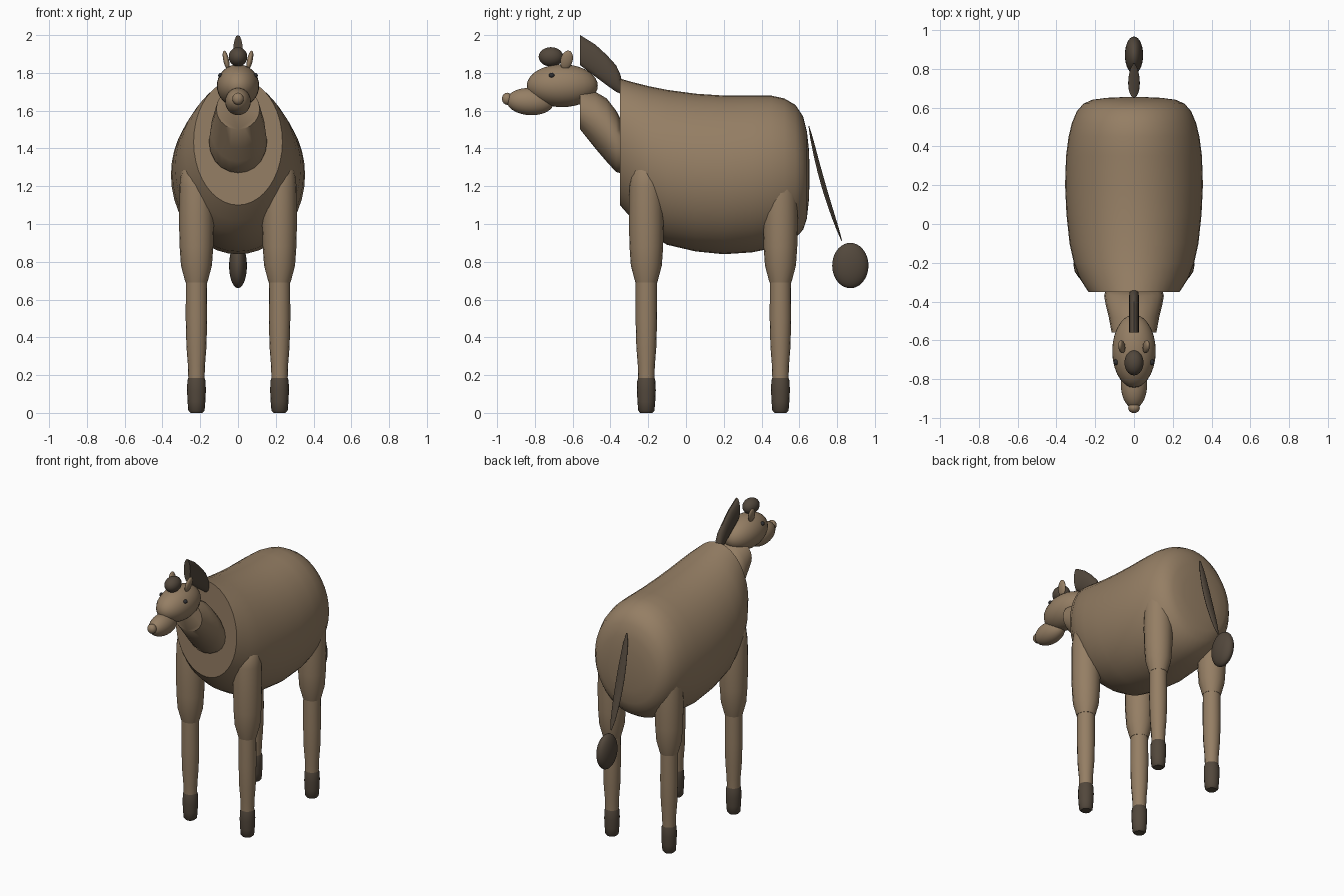
import bpy
import bmesh
from math import sin, cos, pi, radians
from mathutils import Vector, Matrix

default_cube = bpy.data.objects.get("Cube")
if default_cube:
    bpy.data.objects.remove(default_cube, do_unlink=True)


def make_material(name, red, green, blue):
    material = bpy.data.materials.new(name)
    material.use_nodes = True
    colour = (red, green, blue, 1)
    material.diffuse_color = colour
    material.node_tree.nodes["Principled BSDF"].inputs["Base Color"].default_value = colour
    return material


tan = make_material("tan coat", 0.30, 0.21, 0.128)
dark = make_material("dark brown hair", 0.085, 0.064, 0.045)
black = make_material("eye black", 0.03, 0.03, 0.033)


def finish(name, bm, material, angle=40):
    """Turn a bmesh into a smooth shaded object with one material."""
    bmesh.ops.recalc_face_normals(bm, faces=bm.faces)
    mesh = bpy.data.meshes.new(name)
    bm.to_mesh(mesh)
    bm.free()
    mesh.materials.append(material)
    obj = bpy.data.objects.new(name, mesh)
    bpy.context.collection.objects.link(obj)
    bpy.ops.object.select_all(action='DESELECT')
    obj.select_set(True)
    bpy.context.view_layer.objects.active = obj
    bpy.ops.object.shade_smooth_by_angle(angle=radians(angle))
    return obj


def skin(name, rings, material):
    """Bridge a list of equal rings of points and cap both ends."""
    bm = bmesh.new()
    loops = [[bm.verts.new(point) for point in ring] for ring in rings]
    sides = len(loops[0])
    for lower, upper in zip(loops, loops[1:]):
        for i in range(sides):
            j = (i + 1) % sides
            bm.faces.new((lower[i], lower[j], upper[j], upper[i]))
    bm.faces.new(loops[0])
    bm.faces.new(loops[-1])
    return finish(name, bm, material)


def loft_along_y(name, stations, material, sides):
    """Each station is (y, bottom z, top z, half width) of an ellipse."""
    rings = []
    for y, bottom, top, half in stations:
        middle, tall = (bottom + top) / 2, (top - bottom) / 2
        rings.append([Vector((half * cos(2 * pi * i / sides), y,
                              middle + tall * sin(2 * pi * i / sides)))
                      for i in range(sides)])
    return skin(name, rings, material)


def lathe(name, x, y, profile, material, sides=16):
    """Vertical round part from (z, radius) pairs."""
    rings = [[Vector((x + r * cos(2 * pi * i / sides),
                      y + r * sin(2 * pi * i / sides), z))
              for i in range(sides)] for z, r in profile]
    return skin(name, rings, material)


def ellipsoid(name, centre, radii, material, tilt_x=0, tilt_y=0):
    bm = bmesh.new()
    bmesh.ops.create_uvsphere(bm, u_segments=28, v_segments=18, radius=1)
    turn = Matrix.Rotation(radians(tilt_y), 4, 'Y') @ Matrix.Rotation(radians(tilt_x), 4, 'X')
    bm.transform(Matrix.Translation(centre) @ turn @ Matrix.Diagonal((*radii, 1)))
    return finish(name, bm, material, 60)


# Barrel body, cut flat at the chest and domed at the rump
loft_along_y("body", [
    (-0.35, 1.10, 1.77, 0.235),
    (-0.28, 1.02, 1.75, 0.28),
    (-0.20, 0.95, 1.73, 0.31),
    (-0.10, 0.89, 1.71, 0.332),
    (0.05, 0.855, 1.69, 0.348),
    (0.20, 0.84, 1.68, 0.355),
    (0.35, 0.85, 1.68, 0.35),
    (0.45, 0.87, 1.68, 0.337),
    (0.52, 0.89, 1.665, 0.32),
    (0.58, 0.925, 1.63, 0.295),
    (0.62, 0.97, 1.57, 0.26),
    (0.64, 1.03, 1.49, 0.215),
    (0.65, 1.12, 1.40, 0.14),
    (0.654, 1.22, 1.31, 0.05),
], tan, 40)

# Neck stub sloping up from the chest to the head
loft_along_y("neck", [
    (-0.56, 1.50, 1.72, 0.115),
    (-0.48, 1.40, 1.70, 0.13),
    (-0.42, 1.33, 1.665, 0.145),
    (-0.37, 1.275, 1.60, 0.154),
    (-0.348, 1.27, 1.56, 0.148),
], tan, 20)

# Upright mane crest
loft_along_y("mane", [
    (-0.56, 1.84, 2.0, 0.025),
    (-0.48, 1.78, 1.95, 0.025),
    (-0.42, 1.735, 1.895, 0.025),
    (-0.37, 1.70, 1.84, 0.025),
    (-0.347, 1.69, 1.79, 0.022),
    (-0.338, 1.695, 1.75, 0.012),
], dark, 16)

# Four legs, each with thigh, shin and hoof
thigh = [(0.69, 0.058), (0.78, 0.082), (0.88, 0.089), (1.0, 0.092),
         (1.2, 0.09), (1.28, 0.08), (1.32, 0.05)]
shin = [(0.18, 0.043), (0.25, 0.045), (0.35, 0.053), (0.5, 0.057), (0.7, 0.056)]
hoof = [(0, 0.032), (0.012, 0.043), (0.06, 0.047), (0.12, 0.05), (0.17, 0.048), (0.195, 0.04)]
for end, y in (("front", -0.21), ("back", 0.5)):
    for side, x in (("left", 0.22), ("right", -0.22)):
        label = end + "_" + side
        lathe(label + "_upper_leg", x, y, thigh, tan)
        lathe(label + "_lower_leg", x, y, shin, tan)
        lathe(label + "_hoof", x, y, hoof, dark)

# Head, muzzle, nose and the tuft between the ears
ellipsoid("head", (0, -0.655, 1.732), (0.112, 0.188, 0.113), tan)
ellipsoid("muzzle", (0, -0.825, 1.648), (0.068, 0.125, 0.072), tan, tilt_x=-3)
ellipsoid("nose", (0, -0.947, 1.663), (0.03, 0.027, 0.032), tan)
ellipsoid("forelock", (0, -0.715, 1.885), (0.049, 0.065, 0.051), dark)

# Ears and eyes on both sides
for side, sign in (("left", 1), ("right", -1)):
    ellipsoid(side + "_ear", (sign * 0.063, -0.632, 1.868), (0.015, 0.032, 0.052),
              tan, tilt_x=-15, tilt_y=sign * 12)
    ellipsoid(side + "_eye", (sign * 0.092, -0.711, 1.787), (0.013, 0.015, 0.012), black)

# Slim tail with a heavy tuft
start, tip = Vector((0, 0.65, 1.52)), Vector((0, 0.825, 0.91))
across, along = Vector((1, 0, 0)), (tip - start).normalized()
depth = along.cross(across)
tail_rings = []
for step in range(11):
    t = step / 10
    swell = 0.15 + 0.85 * sin(pi * t) ** 0.6 if 0 < step < 10 else 0.15
    centre = start.lerp(tip, t) + depth * 0.012 * sin(pi * t)
    tail_rings.append([centre + across * 0.03 * swell * cos(2 * pi * i / 16)
                       + depth * 0.012 * swell * sin(2 * pi * i / 16) for i in range(16)])
skin("tail", tail_rings, dark)
ellipsoid("tail_tuft", (0, 0.87, 0.78), (0.047, 0.096, 0.12), dark)
